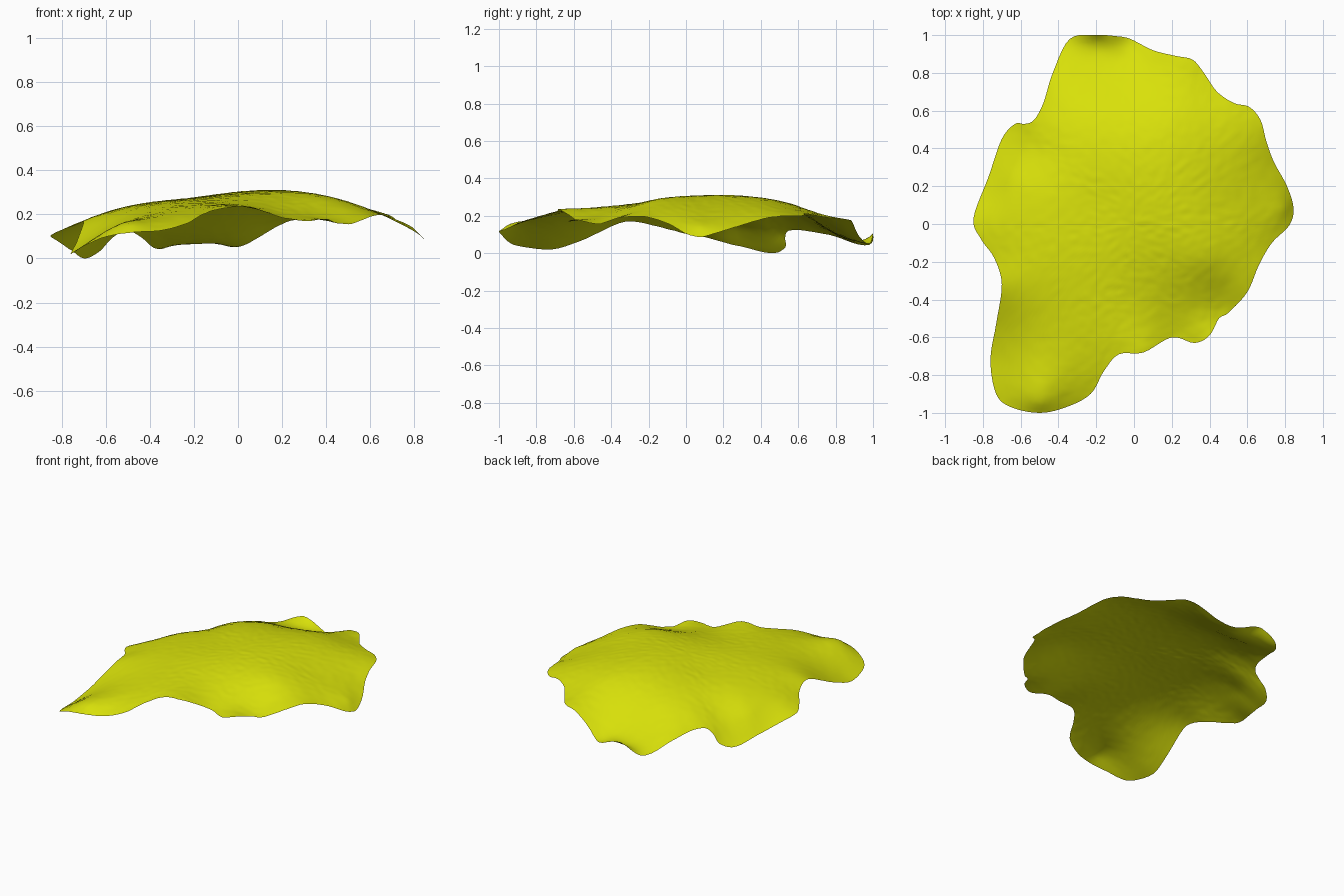
import bpy, bmesh, math
from mathutils import Vector, noise

if "Cube" in bpy.data.objects:
    bpy.data.objects.remove(bpy.data.objects["Cube"])

# Wavy rim of the sheet, counter-clockwise from the right tip
RIM = [(.845, .08, .085), (.81, .2, .12), (.74, .33, .16), (.70, .44, .19), (.67, .55, .2),
       (.61, .62, .2), (.53, .64, .21), (.44, .70, .2), (.37, .80, .185), (.31, .87, .18),
       (.22, .89, .165), (.1, .92, .10), (-.02, .98, .05), (-.1, .995, .08), (-.2, 1.0, .11),
       (-.34, .98, .045), (-.43, .8, .09), (-.48, .64, .12), (-.53, .55, .12), (-.58, .53, .085),
       (-.63, .53, .03), (-.70, .45, .0), (-.77, .25, .045), (-.85, .03, .1), (-.81, -.08, .125),
       (-.74, -.18, .15), (-.70, -.32, .17), (-.73, -.53, .08), (-.76, -.72, .02), (-.73, -.9, .04),
       (-.65, -.97, .08), (-.5, -1.0, .115), (-.36, -.97, .125), (-.23, -.9, .16), (-.16, -.78, .2),
       (-.08, -.69, .225), (.05, -.68, .235), (.2, -.6, .185), (.32, -.63, .17), (.4, -.59, .18),
       (.45, -.5, .16), (.5, -.47, .155), (.6, -.36, .19), (.66, -.22, .195), (.73, -.1, .16),
       (.82, -.01, .11)]
# Domed middle, folds, front-right dent and curled ends
INNER = [(.2, .15, .31), (-.2, .1, .275), (-.5, .05, .235), (.5, .1, .252), (0, -.4, .247),
         (-.45, -.4, .222), (-.5, -.75, .166), (-.5, -.95, .153), (.37, -.19, .277),
         (.46, -.37, .19), (.12, -.15, .288), (-.51, .38, .165), (-.6, .44, .09),
         (-.44, .53, .175), (-.2, .6, .215), (.22, .55, .268), (-.2, .975, .08),
         (-.66, .25, .14), (.7, .1, .182), (.8, .08, .135)]


def kernel(r2):
    return r2 * math.log(r2) if r2 > 1e-12 else 0.0


def solve(a, b):
    n = len(b)
    m = [row[:] + [v] for row, v in zip(a, b)]
    for i in range(n):
        p = max(range(i, n), key=lambda k: abs(m[k][i]))
        m[i], m[p] = m[p], m[i]
        for k in range(n):
            if k != i and m[k][i]:
                f = m[k][i] / m[i][i]
                m[k] = [u - f * v for u, v in zip(m[k], m[i])]
    return [m[i][n] / m[i][i] for i in range(n)]


# Thin-plate surface through all height points
pts = RIM + INNER


def basis(x, y):
    return [kernel((x - p[0])**2 + (y - p[1])**2) for p in pts] + [1, x, y]


rows = [basis(p[0], p[1]) for p in pts]
for i in range(len(pts)):
    rows[i][i] = 0.0005      # slight relaxation
rows += [[c(p) for p in pts] + [0] * 3 for c in
         (lambda p: 1, lambda p: p[0], lambda p: p[1])]
weights = solve(rows, [p[2] for p in pts] + [0] * 3)


def height(x, y):
    z = sum(w * b for w, b in zip(weights, basis(x, y)))
    bump = noise.noise(Vector((x * 22 + 5, y * 30, 0))) * 0.002
    return max(0, z + bump)


# Smooth closed outline (Catmull-Rom)
outline, n, SUB = [], len(RIM), 5
for i in range(n):
    a, b, c, d = (Vector(RIM[(i + k) % n][:2]) for k in (-1, 0, 1, 2))
    for s in range(SUB):
        t = s / SUB
        outline.append(0.5 * (2 * b + (c - a) * t + (2 * a - 5 * b + 4 * c - d) * t**2
                              + (3 * b - a - 3 * c + d) * t**3))

# Concentric rings shrink from the outline to the middle
RINGS = 50
bm = bmesh.new()
centre = bm.verts.new((0, 0, height(0, 0)))
rings = [[bm.verts.new((p.x * k / RINGS, p.y * k / RINGS,
                        height(p.x * k / RINGS, p.y * k / RINGS))) for p in outline]
         for k in range(1, RINGS + 1)]
m = len(outline)
for j in range(m):
    q = (j + 1) % m
    bm.faces.new((centre, rings[0][j], rings[0][q]))
    for r in range(RINGS - 1):
        bm.faces.new((rings[r][j], rings[r + 1][j], rings[r + 1][q], rings[r][q]))
for f in bm.faces:
    f.smooth = True
mesh = bpy.data.meshes.new("leaf_sheet")
bm.to_mesh(mesh)
bm.free()
leaf = bpy.data.objects.new("leaf_sheet", mesh)
bpy.context.collection.objects.link(leaf)

# Yellow-green colour
mat = bpy.data.materials.new("yellow_green")
mat.diffuse_color = (0.69, 0.75, 0.003, 1)
mat.use_nodes = True
mat.node_tree.nodes["Principled BSDF"].inputs["Base Color"].default_value = mat.diffuse_color
mesh.materials.append(mat)
